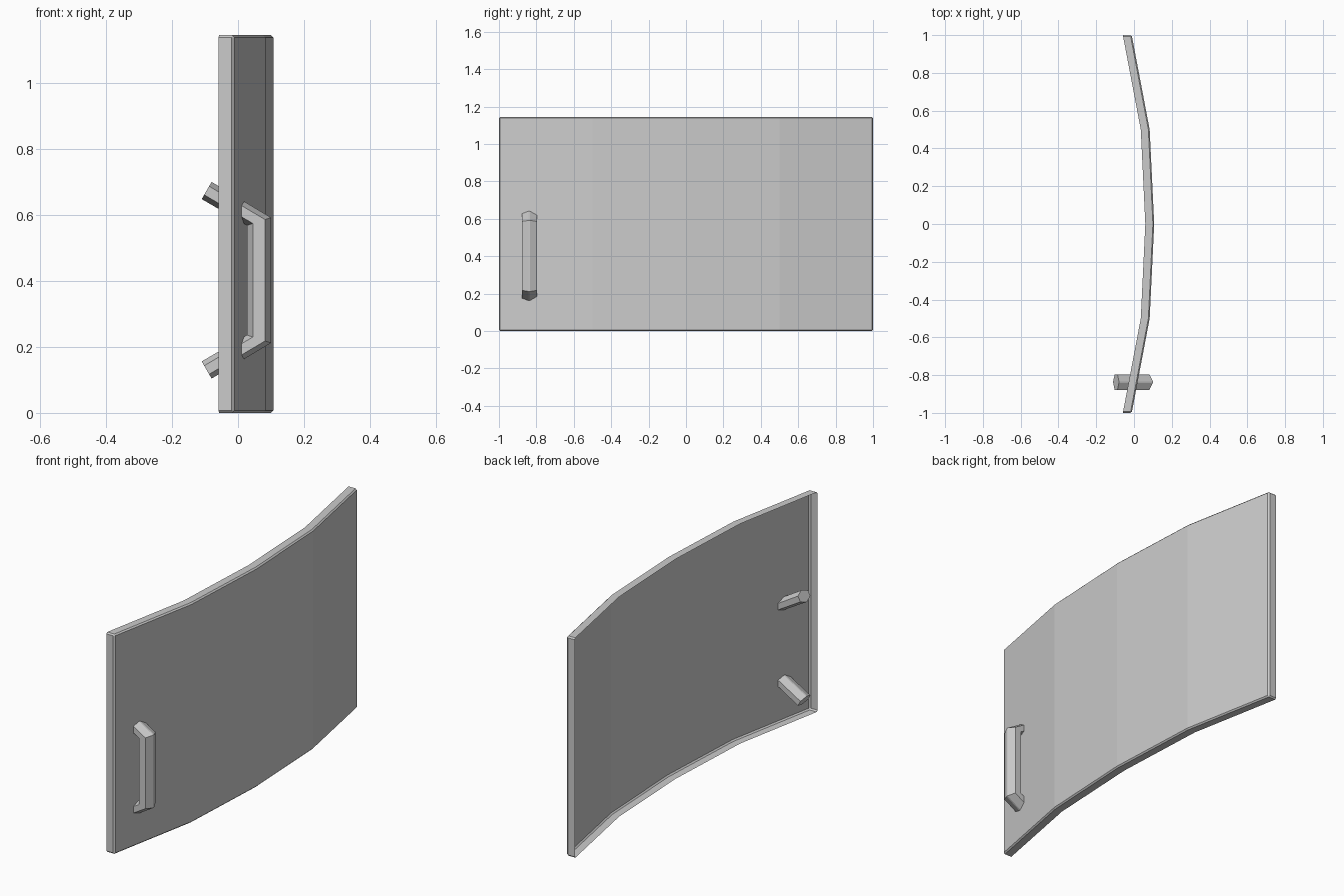
import bpy, bmesh
from mathutils import Vector

if "Cube" in bpy.data.objects:
    bpy.data.objects.remove(bpy.data.objects["Cube"])

HEIGHT, DEPTH = 1.145, 0.047
HANDLE_Y, HANDLE_Z = -0.837, 0.402


def finish(bm, name):
    mesh = bpy.data.meshes.new(name)
    bm.to_mesh(mesh)
    bm.free()
    obj = bpy.data.objects.new(name, mesh)
    bpy.context.collection.objects.link(obj)
    return obj


# Curved panel: faceted outer skin with a folded rim, open at the back
bm = bmesh.new()
curve = [(-0.012, -1), (0.083, -0.5), (0.107, 0), (0.083, 0.5), (-0.012, 1)]
cols = [[bm.verts.new((x, y, z)) for z in (0, HEIGHT)] for x, y in curve]
for a, b in zip(cols, cols[1:]):
    bm.faces.new((a[0], b[0], b[1], a[1]))
boundary = [e for e in bm.edges if e.is_boundary]
out = bmesh.ops.extrude_edge_only(bm, edges=boundary)["geom"]
bmesh.ops.translate(bm, verts=[g for g in out if isinstance(g, bmesh.types.BMVert)],
                    vec=(-DEPTH, 0, 0))
bm.normal_update()
bmesh.ops.recalc_face_normals(bm, faces=bm.faces)
if max(bm.faces, key=lambda f: f.calc_area()).normal.x < 0:
    bmesh.ops.reverse_faces(bm, faces=bm.faces)
sharp = [e for e in bm.edges if len(e.link_faces) == 2 and e.calc_face_angle() > 1]
bmesh.ops.bevel(bm, geom=sharp, offset=0.007, segments=1, affect='EDGES', profile=0.5)
finish(bm, "curved_panel")

# Door handle: ridged six-sided bar swept through the panel, mitred at the corners
bm = bmesh.new()
section = [(1, 0.004), (0.5, 0.041), (-0.5, 0.041), (-1, 0.004),
           (-1, -0.004), (-0.5, -0.041), (0.5, -0.041), (1, -0.004)]
half = [((-0.095, 0.272), (0.015, 0.026)), ((0.0635, 0.178), (0.0365, 0.012))]
path = half + [((c[0], -c[1]), (o[0], -o[1])) for c, o in reversed(half)]
rings = []
for c, o in path:
    rings.append([bm.verts.new(Vector((c[0] + o[0] * n, HANDLE_Y + w,
                                       HANDLE_Z + c[1] + o[1] * n)))
                  for n, w in section])
for a, b in zip(rings, rings[1:]):
    for i in range(len(section)):
        j = (i + 1) % len(section)
        bm.faces.new((a[i], a[j], b[j], b[i]))
bm.faces.new(rings[0])
bm.faces.new(rings[-1])
bmesh.ops.recalc_face_normals(bm, faces=bm.faces)
finish(bm, "door_handle")
